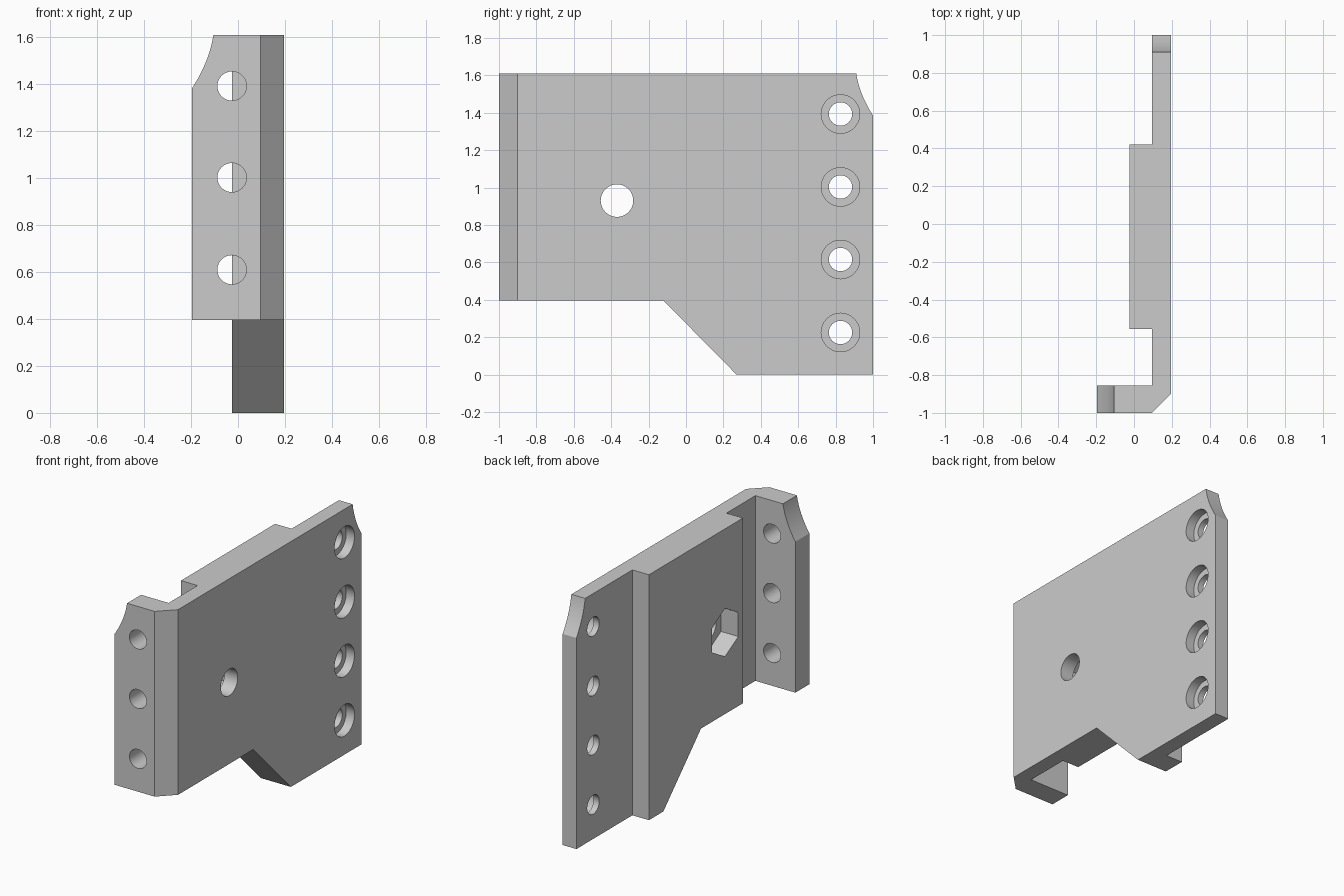
import bpy, bmesh
from math import pi, radians, cos, sin
from mathutils import Vector

if "Cube" in bpy.data.objects:
    bpy.data.objects.remove(bpy.data.objects["Cube"])


def prism(name, pts, axis, lo, hi):
    """Extrude a closed profile along 'x' (y,z), 'y' (x,z) or 'z' (x,y)."""
    place = {'x': lambda a, b, d: (d, a, b),
             'y': lambda a, b, d: (a, d, b),
             'z': lambda a, b, d: (a, b, d)}[axis]
    bm = bmesh.new()
    face = bm.faces.new([bm.verts.new(place(a, b, lo)) for a, b in pts])
    ext = bmesh.ops.extrude_face_region(bm, geom=[face])
    verts = [g for g in ext['geom'] if isinstance(g, bmesh.types.BMVert)]
    bmesh.ops.translate(bm, verts=verts, vec=Vector(place(0, 0, hi - lo)))
    bmesh.ops.recalc_face_normals(bm, faces=bm.faces[:])
    mesh = bpy.data.meshes.new(name)
    bm.to_mesh(mesh)
    bm.free()
    obj = bpy.data.objects.new(name, mesh)
    bpy.context.collection.objects.link(obj)
    return obj


def ring(a, b, r, n=40, start=0.0):
    return [(a + r * cos(start + 2 * pi * i / n),
             b + r * sin(start + 2 * pi * i / n)) for i in range(n)]


def combine(target, cutter, operation='DIFFERENCE'):
    """Apply a boolean and discard the cutter."""
    cutter.hide_render = True
    mod = target.modifiers.new("cut", 'BOOLEAN')
    mod.operation, mod.solver, mod.object = operation, 'EXACT', cutter
    bpy.context.view_layer.objects.active = target
    bpy.ops.object.modifier_apply(modifier=mod.name)
    bpy.data.objects.remove(cutter)


TOP, CORNER = 1.61, 1.385
# Concave corner curve as (inset from edge, height)
scoop = []
for i in range(13):
    t = i / 12
    scoop.append((0.09 * t + 0.055 * t * (1 - t), CORNER + (TOP - CORNER) * t))

# Plan section: plate, thick centre block and front flange
plan = [(0.195, -0.9), (0.195, 1), (0.095, 1), (0.095, 0.42), (-0.025, 0.42),
        (-0.025, -0.555), (0.095, -0.555), (0.095, -0.855), (-0.195, -0.855),
        (-0.195, -1), (0.095, -1)]
bracket = prism("bracket_plate", plan, 'z', -0.1, 1.8)

# Side outline: stepped bottom and scooped rear top corner
side = [(-1.1, 0.395), (-0.12, 0.395), (0.27, 0), (1.1, 0), (1.1, 1.3)]
side += [(1 - d, z) for d, z in scoop] + [(-1.1, TOP)]
combine(bracket, prism("side_outline", side, 'x', -0.4, 0.4), 'INTERSECT')

# Scooped flange corner
corner = [(-0.3, 1.3)] + [(-0.195 + d, z) for d, z in scoop]
corner += [(-0.09, 1.75), (-0.3, 1.75)]
combine(bracket, prism("flange_scoop", corner, 'y', -1.1, -0.7))

# Counterbored plate holes
for z in (0.225, 0.615, 1.003, 1.393):
    combine(bracket, prism("bore", ring(0.826, z, 0.0625), 'x', 0, 0.3))
    combine(bracket, prism("counterbore", ring(0.826, z, 0.103), 'x', 0.135, 0.3))

# Flange holes
for z in (0.61, 1.003, 1.393):
    combine(bracket, prism("flange_bore", ring(-0.026, z, 0.062), 'y', -1.1, -0.7))

# Bolt hole with hexagonal nut pocket behind
combine(bracket, prism("bolt_bore", ring(-0.369, 0.93, 0.087), 'x', -0.2, 0.3))
combine(bracket, prism("nut_pocket", ring(-0.369, 0.93, 0.158, 6, pi / 2),
                       'x', -0.2, 0.1))

bpy.ops.object.select_all(action='DESELECT')
bracket.select_set(True)
bpy.context.view_layer.objects.active = bracket
bpy.ops.object.shade_smooth_by_angle(angle=radians(20))
